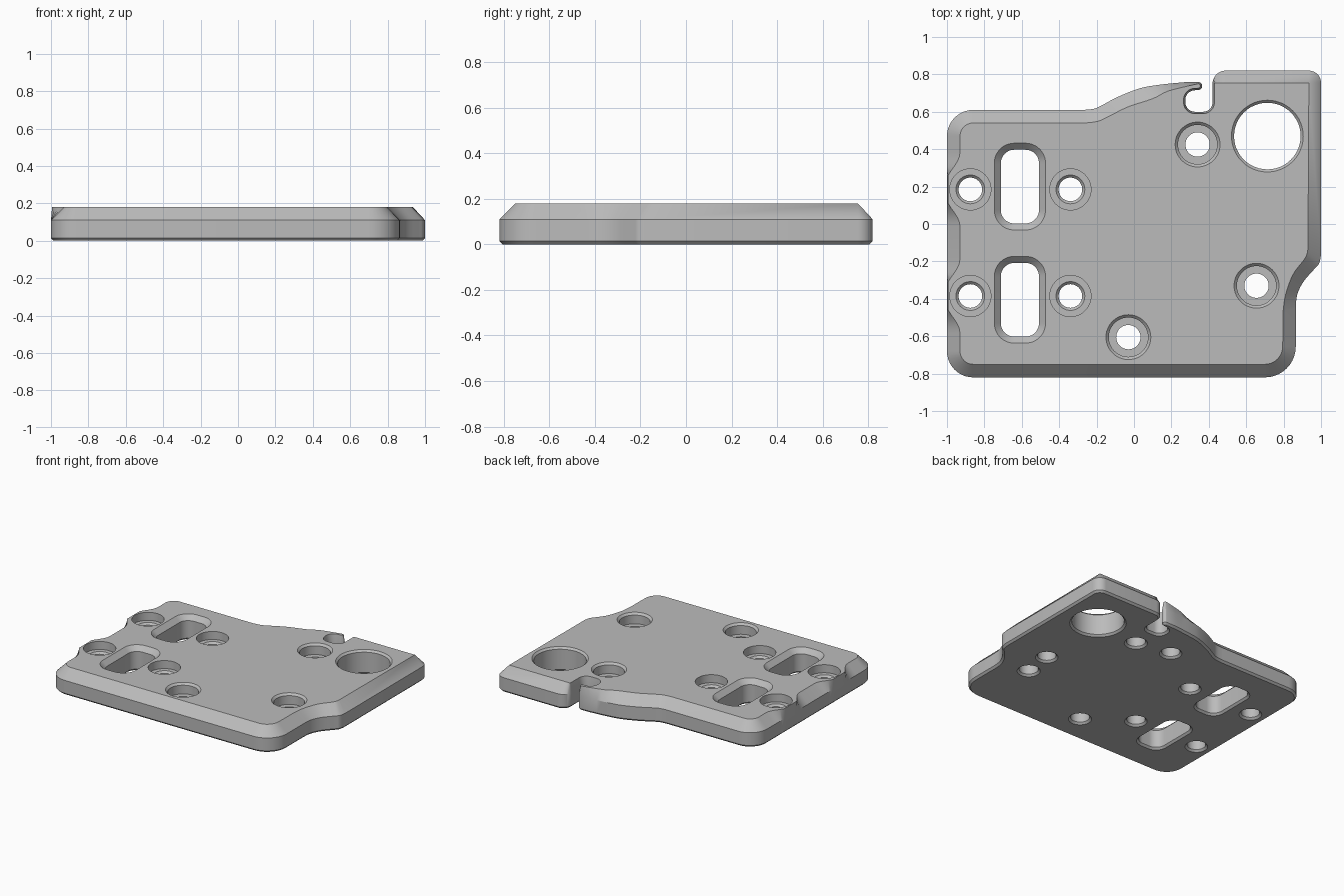
import bpy, bmesh
from math import cos, sin, pi, radians
from mathutils import Vector

if "Cube" in bpy.data.objects:
    bpy.data.objects.remove(bpy.data.objects["Cube"])

HEIGHT, SHOULDER, EDGE = 0.18, 0.11, 0.014

grey = bpy.data.materials.new("plain grey")
grey.use_nodes = True
COLOUR = (0.5, 0.5, 0.5, 1)
grey.diffuse_color = COLOUR
grey.node_tree.nodes["Principled BSDF"].inputs["Base Color"].default_value = COLOUR


def loft(name, loops):
    """Closed solid through stacked loops of equal length, given as (points, z)."""
    bm = bmesh.new()
    rings = [[bm.verts.new((p[0], p[1], z)) for p in pts] for pts, z in loops]
    n = len(rings[0])
    for a, b in zip(rings, rings[1:]):
        for i in range(n):
            j = (i + 1) % n
            bm.faces.new((a[i], a[j], b[j], b[i]))
    bm.faces.new(rings[0][::-1])
    bm.faces.new(rings[-1])
    bmesh.ops.remove_doubles(bm, verts=bm.verts, dist=0.0005)
    bmesh.ops.recalc_face_normals(bm, faces=bm.faces)
    mesh = bpy.data.meshes.new(name)
    bm.to_mesh(mesh)
    bm.free()
    mesh.materials.append(grey)
    obj = bpy.data.objects.new(name, mesh)
    bpy.context.collection.objects.link(obj)
    return obj


# Outline entries pair an outer wall point with its top rim point: (x, y, rim x, rim y)
def arc(cx, cy, outer, rim, start, end, steps=10):
    out = []
    for i in range(steps + 1):
        a = radians(start + (end - start) * i / steps)
        c, s = cos(a), sin(a)
        out.append(Vector((cx + outer * c, cy + outer * s, cx + rim * c, cy + rim * s)))
    return out


def spline(keys, steps=4):
    k = [Vector(p) for p in keys]
    k = [k[0]] + k + [k[-1]]
    out = []
    for p, a, b, q in zip(k, k[1:], k[2:], k[3:]):
        for i in range(steps):
            t = i / steps
            out.append(0.5 * (2 * a + (b - p) * t + (2 * p - 5 * a + 4 * b - q) * t ** 2
                              + (3 * a - p - 3 * b + q) * t ** 3))
    return out + [k[-1]]


def boss_side(y):
    """Left edge where the rim swells out to the wall around a screw boss."""
    steps = 16
    out = []
    for i in range(steps + 1):
        t = 1 - 2 * i / steps
        swell = min(1, 0.75 * (1 + cos(pi * t)))
        out.append(Vector((-1, y + 0.2 * t, -0.93 - 0.064 * swell, y + 0.2 * t)))
    return out


outline = arc(-0.86, -0.68, 0.14, 0.07, 180, 270)
outline += arc(0.70, -0.655, 0.165, 0.095, 270, 360)
outline += spline([(0.865, -0.45, 0.797, -0.47), (0.872, -0.38, 0.81, -0.38),
                   (0.905, -0.31, 0.85, -0.27), (0.965, -0.24, 0.91, -0.19),
                   (0.99, -0.21, 0.925, -0.16), (1, -0.165, 0.93, -0.13)])
outline += arc(0.935, 0.755, 0.065, 0, 0, 90)
outline += [p for p in arc(0.49, 0.75, 0.07, 0.06, 90, 180)]
for p in outline[-11:]:
    p.w = min(p.w, 0.755)
# Cable slot and hook
outline += arc(0.37, 0.65, 0.05, 0.06, 0, -90, 6)
outline += arc(0.325, 0.65, 0.05, 0.06, 270, 180, 6)
outline += arc(0.325, 0.665, 0.05, 0.06, 180, 90, 6)
outline += arc(0.343, 0.738, 0.022, 0.012, -90, 90, 6)
outline += spline([(0.27, 0.758, 0.29, 0.738), (0.14, 0.745, 0.18, 0.71),
                   (0.03, 0.725, 0.10, 0.67), (-0.09, 0.678, -0.03, 0.627),
                   (-0.18, 0.63, -0.13, 0.578), (-0.22, 0.615, -0.19, 0.55),
                   (-0.27, 0.61, -0.26, 0.54)])
outline += arc(-0.86, 0.47, 0.14, 0.07, 90, 180)
outline += boss_side(0.185) + boss_side(-0.385)

# Drop repeated wall points from the foot offset by using averaged edge normals
wall = [p.xy for p in outline]
foot = []
for i, p in enumerate(wall):
    prev = next(wall[i - k] for k in range(1, 9) if (wall[i - k] - p).length > 1e-4)
    nxt = next(wall[(i + k) % len(wall)] for k in range(1, 9)
               if (wall[(i + k) % len(wall)] - p).length > 1e-4)
    d = ((p - prev).normalized() + (nxt - p).normalized()).normalized()
    foot.append(p + Vector((-d.y, d.x)) * EDGE)
rim = [(p.z, p.w) for p in outline]
plate = loft("mounting_plate", [(foot, 0), (wall, EDGE), (wall, SHOULDER), (rim, HEIGHT)])


def cutter(x, y, half_x, half_y, profile):
    """Rounded cutter whose corner radius follows the (radius, z) profile."""
    loops = []
    for r, z in profile:
        pts = []
        for q, (sx, sy) in enumerate(((1, 1), (-1, 1), (-1, -1), (1, -1))):
            for i in range(13):
                a = (q + i / 12) * pi / 2
                pts.append((x + sx * half_x + r * cos(a), y + sy * half_y + r * sin(a)))
        loops.append((pts, z))
    return loft("cutter", loops)


def through(r, top):
    """Profile with a small chamfer at the underside, then the given top steps."""
    return [(r + EDGE + 0.01, -0.01), (r, EDGE)] + top


TOP = HEIGHT + 0.01
cutters = []
# Screw holes with plain counterbores around the slots
for hx in (-0.875, -0.34):
    for hy in (0.185, -0.385):
        cutters.append(cutter(hx, hy, 0, 0, through(0.063, [
            (0.063, 0.106), (0.077, 0.12), (0.11, 0.12), (0.11, TOP)])))
# Screw holes with chamfered counterbores
for hx, hy in ((0.34, 0.425), (0.655, -0.33), (-0.03, -0.605)):
    cutters.append(cutter(hx, hy, 0, 0, through(0.065, [
        (0.065, 0.10), (0.105, 0.10), (0.105, HEIGHT - 0.015), (0.13, TOP)])))
# Large bore
cutters.append(cutter(0.713, 0.47, 0, 0, through(0.178, [
    (0.178, HEIGHT - EDGE), (0.202, TOP)])))
# Strap slots
for hy in (0.2, -0.405):
    cutters.append(cutter(-0.61, hy, 0.03, 0.125, through(0.072, [
        (0.072, HEIGHT - 0.035), (0.117, TOP)])))
# Blind holes on the underside
for hx, hy in ((0.68, -0.11), (0.07, 0.47)):
    cutters.append(cutter(hx, hy, 0, 0, through(0.063, [(0.063, 0.12)])))

bpy.context.view_layer.objects.active = plate
for c in cutters:
    c.hide_render = True
    mod = plate.modifiers.new("hole", "BOOLEAN")
    mod.operation, mod.solver, mod.object = "DIFFERENCE", "EXACT", c
    bpy.ops.object.modifier_apply(modifier=mod.name)
    bpy.data.objects.remove(c)

bpy.ops.object.select_all(action="DESELECT")
plate.select_set(True)
bpy.ops.object.shade_smooth_by_angle(angle=radians(25))
